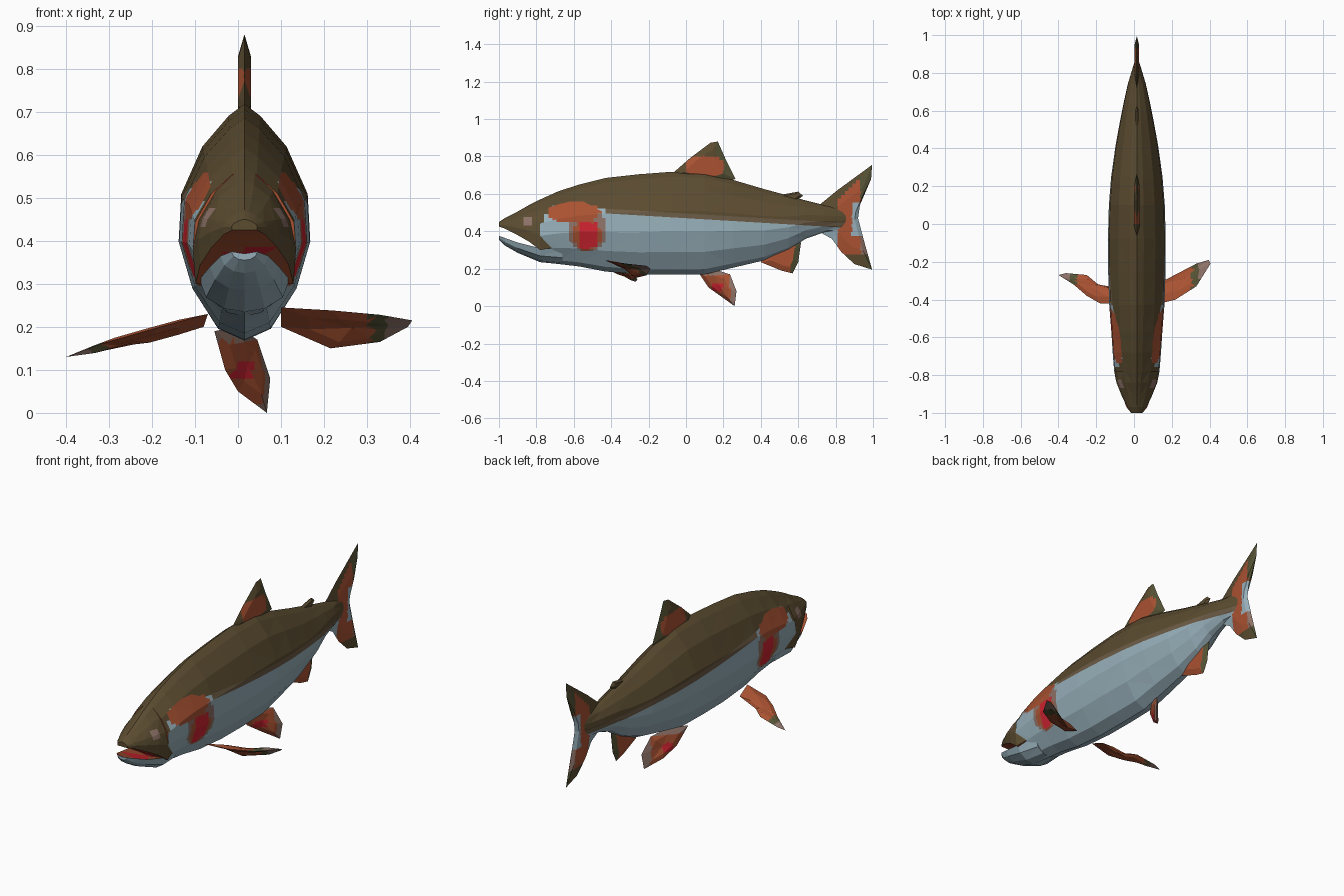
import bpy, bmesh
from mathutils import Vector

cube = bpy.data.objects.get("Cube")
if cube:
    bpy.data.objects.remove(cube, do_unlink=True)

CX = 0.015  # body midline


def material(name, rgb):
    m = bpy.data.materials.new(name)
    m.use_nodes = True
    m.diffuse_color = (*rgb, 1)
    bsdf = next(n for n in m.node_tree.nodes if n.type == 'BSDF_PRINCIPLED')
    bsdf.inputs["Base Color"].default_value = (*rgb, 1)
    return m


MATS = [
    material("brown back", (.105, .072, .03)),
    material("silver belly", (.31, .43, .49)),
    material("orange", (.40, .085, .032)),
    material("red", (.62, .017, .03)),
    material("pinkish grey", (.27, .17, .14)),
    material("olive", (.09, .085, .035)),
    material("light brown band", (.15, .105, .06)),
]
BROWN, SILVER, ORANGE, RED, PINK, OLIVE, BAND = range(len(MATS))


def cut(bm, co, no, test=lambda f: True):
    faces = [f for f in bm.faces if test(f)]
    geom = set(faces)
    for f in faces:
        geom.update(f.edges)
        geom.update(f.verts)
    bmesh.ops.bisect_plane(bm, geom=list(geom), plane_co=co, plane_no=no, dist=1e-5)


def dice(bm, axes, step, test=lambda f: True):
    """Slice the faces into a grid so that colour patches get clean edges."""
    pts = [v.co for f in bm.faces if test(f) for v in f.verts]
    for a in axes:
        lo, hi = min(p[a] for p in pts), max(p[a] for p in pts)
        no = Vector((a == 0, a == 1, a == 2))
        k = lo + step
        while k < hi:
            cut(bm, no * k, no, test)
            k += step


def finish(name, bm, rule):
    bmesh.ops.recalc_face_normals(bm, faces=bm.faces)
    for f in bm.faces:
        f.material_index = rule(f.calc_center_median(), f.normal)
    me = bpy.data.meshes.new(name)
    bm.to_mesh(me)
    bm.free()
    for m in MATS:
        me.materials.append(m)
    ob = bpy.data.objects.new(name, me)
    bpy.context.collection.objects.link(ob)
    return ob


def loft(sections, profile):
    """Sections are (y, top, bottom, half width); profile is (height, width) fractions."""
    bm = bmesh.new()
    ring = [(t, w) for t, w in profile] + [(t, -w) for t, w in profile[-2:0:-1]]
    rows = [[bm.verts.new((CX + w * hw, y, zb + t * (zt - zb))) for t, w in ring]
            for y, zt, zb, hw in sections]
    n = len(ring)
    for a, b in zip(rows, rows[1:]):
        for i in range(n):
            j = (i + 1) % n
            bm.faces.new((a[i], a[j], b[j], b[i]))
    bm.faces.new(rows[0])
    bm.faces.new(rows[-1])
    bmesh.ops.triangulate(bm, faces=bm.faces)
    return bm


def fin(name, outline, thick, rule, axes=(1, 2), step=.02):
    """Thin lens-shaped blade spanning an outline."""
    bm = bmesh.new()
    pts = [Vector(p) for p in outline]
    c = sum(pts, Vector()) / len(pts)
    nxt = pts[1:] + pts[:1]
    normal = sum(((a - c).cross(b - c) for a, b in zip(pts, nxt)), Vector()).normalized()
    outer = [bm.verts.new(p) for p in pts]
    n = len(pts)
    for s in (-1, 1):
        off = normal * thick * s / 2
        inner = [bm.verts.new(c + (p - c) * .6 + off) for p in pts]
        mid = bm.verts.new(c + off)
        for i in range(n):
            j = (i + 1) % n
            bm.faces.new((outer[i], outer[j], inner[j], inner[i]))
            bm.faces.new((inner[i], inner[j], mid))
    bmesh.ops.triangulate(bm, faces=bm.faces)
    dice(bm, axes, step)
    return finish(name, bm, rule)


def inside(p, y, z, ry, rz):
    return ((p.y - y) / ry) ** 2 + ((p.z - z) / rz) ** 2 < 1


# Skin colours by place on the body
def skin(p, n):
    line = .495 - .06 * p.y
    if p.y < -.72:
        line = max(.37, .54 + 2 * (p.y + .72))
    if -.57 < p.y < -.48 and .31 < p.z < .44:
        return RED
    if inside(p, -.6, .5, .14, .055) or inside(p, -.53, .38, .075, .085):
        return ORANGE
    if inside(p, -.53, .41, .105, .12) or inside(p, -.84, .455, .025, .025):
        return PINK
    if p.z > line:
        return BROWN
    return BAND if p.y > -.43 and p.z > line - .025 else SILVER


def mouth(p):
    return RED if abs(p.x - CX) < .04 and p.y > -.9 else ORANGE


def body_rule(p, n):
    return mouth(p) if n.y < -.9 else skin(p, n)


def upper_rule(p, n):
    if n.z < -.6:
        return mouth(p)
    return PINK if inside(p, -.84, .455, .025, .025) else BROWN


def lower_rule(p, n):
    return mouth(p) if n.z > .6 else SILVER


# Body
is_head = lambda f: f.calc_center_median().y < -.4
body = loft([
    (-.78, .57, .235, .12), (-.68, .615, .225, .128), (-.57, .65, .212, .135),
    (-.43, .685, .185, .146), (-.25, .705, .17, .152), (-.08, .718, .168, .153),
    (.1, .715, .17, .148), (.25, .675, .205, .136), (.42, .625, .245, .112),
    (.55, .59, .30, .088), (.64, .565, .36, .07), (.74, .54, .395, .048),
    (.82, .53, .40, .024), (.87, .51, .43, .008),
], [(0, 0), (.05, .4), (.22, .79), (.42, 1), (.62, .96), (.82, .64), (.95, .24), (1, 0)])
for z in (.495, .47):
    cut(body, Vector((0, 0, z)), Vector((0, .06, 1)))
dice(body, (1, 2), .022, is_head)
finish("body", body, body_rule)

# Upper head and lower jaw
upper = loft([
    (-1, .45, .425, .03), (-.97, .47, .415, .05), (-.91, .50, .385, .08),
    (-.84, .54, .345, .108), (-.78, .57, .30, .12), (-.72, .59, .31, .105),
], [(0, 0), (0, .95), (.3, 1), (.55, .88), (.8, .55), (.95, .2), (1, 0)])
dice(upper, (1, 2), .022)
finish("upper_head", upper, upper_rule)
lower = loft([
    (-1, .375, .355, .03), (-.97, .365, .325, .055), (-.9, .34, .285, .08),
    (-.78, .31, .235, .105), (-.66, .30, .225, .085),
], [(0, 0), (.1, .45), (.45, .85), (1, 1), (.75, 0)])
finish("lower_jaw", lower, lower_rule)


def flat(points):
    return [(CX, y, z) for y, z in points]


# Fins along the midline
def dorsal_rule(p, n):
    if inside(p, .1, .745, .11, .06):
        return ORANGE
    return OLIVE if p.y > .16 else BROWN


fin("dorsal_fin", flat([(-.08, .69), (-.06, .72), (.02, .79), (.13, .873), (.17, .88),
                        (.21, .79), (.265, .68), (.2, .66), (.05, .68)]), .03, dorsal_rule)
fin("adipose_fin", flat([(.48, .59), (.6, .612), (.625, .59), (.58, .555)]), .02,
    lambda p, n: BROWN)


def tail_rule(p, n):
    dz = abs(p.z - .47)
    if p.y < .815:
        return BROWN if p.z > .5 else SILVER
    if dz < .09 and p.y > .885:
        return SILVER
    if p.z > .47 and p.z > .66 - (.9 - p.y) * 1.1 or p.z < .27:
        return BROWN if p.y < .96 else OLIVE
    if p.y > .935:
        return OLIVE if p.z > .47 else PINK
    return ORANGE


fin("tail_fin", flat([(.7, .53), (.81, .62), (.995, .755), (.99, .68), (.93, .54), (.92, .47),
                      (.95, .355), (.995, .195), (.9, .225), (.83, .29), (.78, .36), (.69, .41)]),
    .025, tail_rule)
fin("anal_fin", flat([(.4, .235), (.51, .19), (.57, .175), (.6, .235), (.615, .34),
                      (.58, .37), (.42, .28)]), .025,
    lambda p, n: OLIVE if p.y - .2 * p.z > .52 else ORANGE)

# Belly fin
fin("pelvic_fin", [(-.055, .06, .19), (-.03, .12, .1), (0, .19, .05), (.067, .26, 0),
                   (.075, .27, .08), (.045, .235, .17), (0, .14, .2)], .02,
    lambda p, n: RED if inside(p, .17, .1, .025, .025)
    else PINK if p.y > .235 or p.z > .165 else ORANGE)


# Side fins
def pectoral_rule(p, n):
    if abs(p.x) > .345:
        return PINK
    return OLIVE if abs(p.x) > .31 else ORANGE


fin("left_pectoral_fin", [(.1, -.43, .245), (.22, -.4, .238), (.33, -.33, .228), (.405, -.21, .215),
                          (.395, -.19, .2), (.33, -.21, .165), (.215, -.27, .15), (.1, -.33, .2)],
    .018, pectoral_rule, (0, 1))
fin("right_pectoral_fin", [(-.07, -.42, .23), (-.18, -.42, .2), (-.25, -.38, .18), (-.32, -.32, .16),
                           (-.4, -.27, .13), (-.36, -.26, .14), (-.25, -.27, .163),
                           (-.19, -.32, .17), (-.08, -.34, .2)],
    .018, pectoral_rule, (0, 1))
